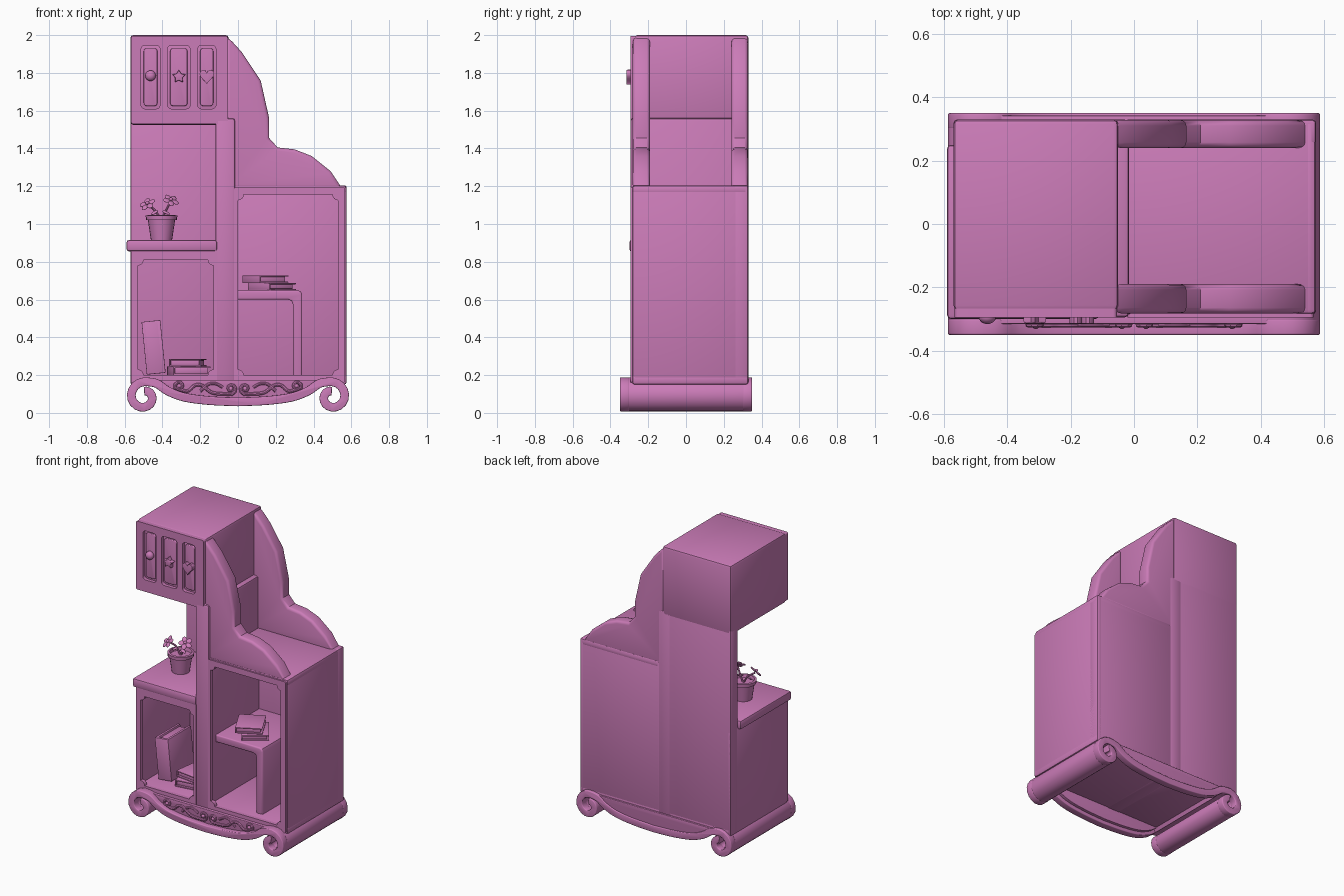
import bpy, bmesh
from math import sin, cos, pi, radians
from mathutils import Matrix, Vector

if "Cube" in bpy.data.objects:
    bpy.data.objects.remove(bpy.data.objects["Cube"])

pink = bpy.data.materials.new("orchid_pink")
pink.use_nodes = True
COLOUR = (0.6, 0.2, 0.48, 1)
pink.diffuse_color = COLOUR
pink.node_tree.nodes["Principled BSDF"].inputs["Base Color"].default_value = COLOUR
made = []


def finish(name, bm):
    bmesh.ops.recalc_face_normals(bm, faces=bm.faces)
    me = bpy.data.meshes.new(name)
    bm.to_mesh(me)
    bm.free()
    me.materials.clear()
    me.materials.append(pink)
    ob = bpy.data.objects.new(name, me)
    bpy.context.collection.objects.link(ob)
    made.append(ob)
    return ob


def boxes(name, spans, bevel=0.012, matrix=Matrix()):
    """Bevelled boxes given as (x0, x1, y0, y1, z0, z1)."""
    bm = bmesh.new()
    for x0, x1, y0, y1, z0, z1 in spans:
        m = Matrix.Translation(((x0 + x1) / 2, (y0 + y1) / 2, (z0 + z1) / 2))
        bmesh.ops.create_cube(bm, size=1, matrix=m @ Matrix.Diagonal((x1 - x0, y1 - y0, z1 - z0, 1)))
    bmesh.ops.bevel(bm, geom=bm.edges[:], offset=bevel, segments=2, profile=0.5, affect='EDGES')
    bm.transform(matrix)
    return finish(name, bm)


def slab(name, outline, y0, y1, bevel=0.01):
    """Outline in x and z, extruded from y0 to y1 with rounded rims."""
    bm = bmesh.new()
    face = bm.faces.new([bm.verts.new((x, y0, z)) for x, z in outline])
    new = bmesh.ops.extrude_face_region(bm, geom=[face])["geom"]
    bmesh.ops.translate(bm, verts=[v for v in new if isinstance(v, bmesh.types.BMVert)], vec=(0, y1 - y0, 0))
    rims = [e for e in bm.edges if abs(e.verts[0].co.y - e.verts[1].co.y) < 1e-5]
    bmesh.ops.bevel(bm, geom=rims, offset=bevel, segments=3, profile=0.5, affect='EDGES', clamp_overlap=True)
    return finish(name, bm)


def from_curve(name, paths, cyclic, matrix=Matrix(), **settings):
    cu = bpy.data.curves.new(name, 'CURVE')
    for key, value in settings.items():
        setattr(cu, key, value)
    for path in paths:
        sp = cu.splines.new('POLY')
        sp.points.add(len(path) - 1)
        for p, co in zip(sp.points, path):
            p.co = (*co, 1) if len(co) == 3 else (*co, 0, 1)
        sp.use_cyclic_u = cyclic
    tmp = bpy.data.objects.new(name, cu)
    bpy.context.collection.objects.link(tmp)
    deps = bpy.context.evaluated_depsgraph_get()
    me = bpy.data.meshes.new_from_object(tmp.evaluated_get(deps))
    bm = bmesh.new()
    bm.from_mesh(me)
    bm.transform(matrix)
    bmesh.ops.remove_doubles(bm, verts=bm.verts, dist=1e-5)
    bpy.data.objects.remove(tmp)
    bpy.data.meshes.remove(me)
    return finish(name, bm)


def frame(name, loops, y0, y1):
    """Flat plate whose later loops are holes."""
    m = Matrix.Translation((0, (y0 + y1) / 2, 0)) @ Matrix.Rotation(pi / 2, 4, 'X')
    return from_curve(name, loops, True, m, dimensions='2D', fill_mode='BOTH', extrude=(y1 - y0) / 2)


def tube(name, path, radius):
    return from_curve(name, [path], False, dimensions='3D', bevel_depth=radius, bevel_resolution=2, use_fill_caps=True)


def rect(x0, x1, z0, z1, r=0.0, scoop=False):
    """Rectangle with rounded or scooped corners."""
    pts = []
    for i, (x, z) in enumerate([(x1, z1), (x0, z1), (x0, z0), (x1, z0)]):
        sx, sz = (1 if x == x1 else -1), (1 if z == z1 else -1)
        for k in range(5 if r else 1):
            a = i * pi / 2 + k * pi / 8
            if scoop:
                a = i * pi / 2 + 1.5 * pi - k * pi / 8
                pts.append((x + r * cos(a), z + r * sin(a)))
            else:
                pts.append((x - sx * r + r * cos(a), z - sz * r + r * sin(a)))
    return pts


def smooth(pts, n=5):
    v = [Vector(p) for p in pts]
    v = [2 * v[0] - v[1]] + v + [2 * v[-1] - v[-2]]
    out = []
    for a, b, c, d in zip(v, v[1:], v[2:], v[3:]):
        for k in range(n):
            t = k / n
            out.append(0.5 * (2 * b + (c - a) * t + (2 * a - 5 * b + 4 * c - d) * t * t + (3 * b - a - 3 * c + d) * t ** 3))
    return [tuple(p) for p in out + [v[-2]]]


def ribbon(path, width):
    v = [Vector(p) for p in path]
    left, right = [], []
    for i, p in enumerate(v):
        d = (v[min(i + 1, len(v) - 1)] - v[max(i - 1, 0)]).normalized() * width / 2
        left.append((p.x - d.y, p.y + d.x))
        right.append((p.x + d.y, p.y - d.x))
    return left + right[::-1]


def ball(name, centre, scale, rot=Matrix()):
    bm = bmesh.new()
    bmesh.ops.create_uvsphere(bm, u_segments=16, v_segments=10, radius=1,
                              matrix=Matrix.Translation(centre) @ rot @ Matrix.Diagonal((*scale, 1)))
    return finish(name, bm)


# Carcass
F, B, BACK = -0.285, 0.33, 0.25
boxes("upper_cabinet", [(-0.57, -0.05, -0.272, B, 1.525, 2.0)], 0.015)
boxes("back_panel", [(-0.57, -0.03, BACK, B, 0.15, 1.56)])
boxes("centre_post", [(-0.12, -0.015, -0.295, B, 0.15, 1.56)], 0.015)
boxes("left_side_wall", [(-0.57, -0.54, F, B, 0.15, 0.87)])
boxes("left_floor", [(-0.57, -0.1, F, B, 0.15, 0.2)])
boxes("counter_top", [(-0.59, -0.11, -0.3, BACK, 0.855, 0.915)])
boxes("right_side_wall", [(0.535, 0.575, F, B, 0.15, 1.205)], 0.015)
boxes("right_top", [(-0.03, 0.575, F, B, 1.155, 1.205)], 0.015)
boxes("right_floor", [(-0.03, 0.575, F, B, 0.15, 0.2)])
boxes("right_back", [(-0.03, 0.575, BACK, B, 0.15, 1.205)])

# Front frames with scooped opening corners
frame("left_frame", [rect(-0.567, -0.11, 0.16, 0.86), rect(-0.53, -0.13, 0.2, 0.81, 0.03, True)], -0.295, -0.27)
frame("right_frame", [rect(-0.02, 0.567, 0.16, 1.195, 0.012), rect(0, 0.53, 0.2, 1.155, 0.03, True)], -0.295, -0.27)

# Three door panels in the upper cabinet
doors = [(-0.513, -0.413), (-0.373, -0.254), (-0.214, -0.117)]
frame("door_frame", [rect(-0.566, -0.054, 1.529, 1.996, 0.012)] +
      [rect(a, b, 1.61, 1.945, 0.02) for a, b in doors], -0.295, -0.265)
for a, b in doors:
    slab("door_panel", rect(a + 0.014, b - 0.014, 1.625, 1.93, 0.015), -0.284, -0.268, 0.005)
ball("round_knob", (-0.463, -0.292, 1.785), (0.028, 0.024, 0.028))
star = [(-0.313 + r * sin(k * pi / 5), 1.78 + r * cos(k * pi / 5))
        for k in range(10) for r in [0.02 if k % 2 else 0.037]]
slab("star_knob", star, -0.314, -0.275, 0.006)
heart = []
for k in range(24):
    t = k * pi / 12
    heart.append((-0.165 + 0.0024 * 16 * sin(t) ** 3,
                  1.784 + 0.0027 * (13 * cos(t) - 5 * cos(2 * t) - 2 * cos(3 * t) - cos(4 * t))))
slab("heart_knob", heart, -0.314, -0.275, 0.004)

# Curved side wings
wing = [(-0.06, 1.19), (-0.06, 1.99), (-0.03, 1.965), (0.02, 1.91), (0.12, 1.76), (0.165, 1.56), (0.165, 1.455),
        (0.21, 1.405), (0.3, 1.395), (0.39, 1.36), (0.49, 1.28), (0.55, 1.19)]
slab("front_wing", wing, -0.282, -0.19, 0.025)
slab("back_wing", wing, 0.24, 0.328, 0.025)

# Inner shelf with its leg
slab("inner_shelf", [(-0.02, 0.6), (0.265, 0.6), (0.283, 0.593), (0.29, 0.575), (0.29, 0.19), (0.34, 0.19),
                     (0.34, 0.625), (0.333, 0.643), (0.315, 0.65), (-0.02, 0.65)], -0.22, 0.26)

# Scrolled base
curl = []
for deg in range(450, 89, -20):
    r, a = 0.08 - 0.05 * (deg - 90) / 360, radians(deg)
    curl.append((-0.497 + r * cos(a), 0.085 + r * sin(a)))
tail = smooth([(-0.49, 0.166), (-0.43, 0.155), (-0.37, 0.115), (-0.28, 0.082), (-0.15, 0.065), (0, 0.058)], 4)
half = curl + tail[1:]
whole = half + [(-x, z) for x, z in half[-2::-1]]
fill = tail + [(-x, z) for x, z in tail[-2::-1]] + [(0.45, 0.175), (-0.45, 0.175)]
for name, y0, y1 in [("front", -0.35, -0.3), ("back", 0.3, 0.35)]:
    slab(name + "_scroll_apron", ribbon(whole, 0.046), y0, y1, 0.01)
slab("front_apron_panel", fill, -0.315, -0.28, 0.004)
slab("back_apron_panel", fill, 0.3, 0.342, 0.004)
for s, side in [(1, "left"), (-1, "right")]:
    roll = [(s * x, z) for x, z in half[:len(curl) + 5]]
    slab(side + "_scroll_foot", ribbon(roll, 0.044), -0.335, 0.335, 0.004)

# Carved vine on the front apron
vine = []
for k in range(12):
    a, r = radians(-200 + 40 * k), 0.006 + 0.002 * k
    vine.append((-0.31 + r * cos(a), 0.142 + r * sin(a)))
vine = vine[:-2] + smooth([vine[-2], (-0.27, 0.115), (-0.23, 0.145), (-0.19, 0.145), (-0.14, 0.108), (-0.08, 0.1)], 4)
for k in range(11):
    a, r = radians(-120 + 42 * k), 0.032 - 0.0025 * k
    vine.append((-0.038 + r * cos(a), 0.128 + r * sin(a)))
leaf = smooth([(-0.2, 0.115), (-0.16, 0.15), (-0.12, 0.155), (-0.08, 0.135)], 4)
for s in (1, -1):
    tube("carved_vine", [(s * x, -0.318, z) for x, z in vine], 0.009)
    tube("carved_leaf", [(s * x, -0.316, z) for x, z in leaf], 0.008)
    for x, z in [(-0.31, 0.142), (-0.038, 0.128)]:
        ball("vine_bud", (s * x, -0.318, z), (0.012, 0.014, 0.012))


# Books: two covers, a spine and a page block
def book(name, w, d, t, matrix):
    c = t * 0.18
    boxes(name, [(-w / 2, w / 2, -d / 2, d / 2, -t / 2, c - t / 2),
                 (-w / 2, w / 2, -d / 2, d / 2, t / 2 - c, t / 2),
                 (-w / 2, c - w / 2, -d / 2, d / 2, -t / 2, t / 2),
                 (-w / 2 + c / 2, w / 2 - 0.012, -d / 2 + 0.012, d / 2 - 0.012, c - t / 2, t / 2 - c)],
          0.002, matrix)


def lying(x, y, z, deg):
    return Matrix.Translation((x, y, z)) @ Matrix.Rotation(radians(deg), 4, 'Z')


upright = Matrix(((0, 0, 1), (1, 0, 0), (0, 1, 0))).to_4x4()
book("leaning_book", 0.25, 0.28, 0.1,
     Matrix.Translation((-0.447, -0.045, 0.347)) @ Matrix.Rotation(-0.1, 4, 'Y') @ upright)
book("floor_book_lower", 0.2, 0.24, 0.045, lying(-0.26, -0.06, 0.223, 8))
book("floor_book_upper", 0.17, 0.22, 0.04, lying(-0.265, -0.05, 0.266, -8))
book("shelf_book_lower", 0.17, 0.2, 0.037, lying(0.18, -0.07, 0.669, 35))
book("shelf_book_upper", 0.17, 0.2, 0.04, lying(0.145, -0.07, 0.708, 28))

# Flower pot, turned around its axis
PX, PY = -0.405, -0.04
bm = bmesh.new()
prof = [(0, 0.914), (0.056, 0.914), (0.072, 1.02), (0.082, 1.022), (0.084, 1.045), (0.07, 1.047), (0.066, 1.025), (0, 1.025)]
vs = [bm.verts.new((PX + r, PY, z)) for r, z in prof]
es = [bm.edges.new(p) for p in zip(vs, vs[1:])]
bmesh.ops.spin(bm, geom=vs + es, cent=(PX, PY, 0), axis=(0, 0, 1), angle=2 * pi, steps=20)
bmesh.ops.remove_doubles(bm, verts=bm.verts, dist=1e-4)
finish("flower_pot", bm)

# Flowers: stem, five petals, centre
for x, y, z, tilt in [(-0.48, -0.07, 1.105, -0.5), (-0.355, -0.06, 1.125, 0.4)]:
    tube("flower_stem", smooth([(PX, PY, 1.02), ((PX + x) / 2, PY, 1.075), (x, y + 0.01, z - 0.005)], 4), 0.006)
    turn = Matrix.Rotation(tilt, 4, 'Y') @ Matrix.Rotation(0.65, 4, 'X')
    for k in range(5):
        spoke = turn @ Matrix.Rotation(k * 2 * pi / 5, 4, 'Z')
        ball("petal", Vector((x, y, z)) + spoke @ Vector((0.025, 0, 0)), (0.02, 0.016, 0.006), spoke)
    ball("flower_centre", (x, y - 0.004, z + 0.006), (0.011, 0.011, 0.009))
    ball("flower_leaf", ((PX + x) / 2, PY - 0.01, 1.06), (0.022, 0.01, 0.006), turn)

# Soft shading with crisp edges
bpy.ops.object.select_all(action='DESELECT')
for ob in made:
    ob.select_set(True)
bpy.context.view_layer.objects.active = made[0]
bpy.ops.object.shade_smooth_by_angle(angle=radians(35))
